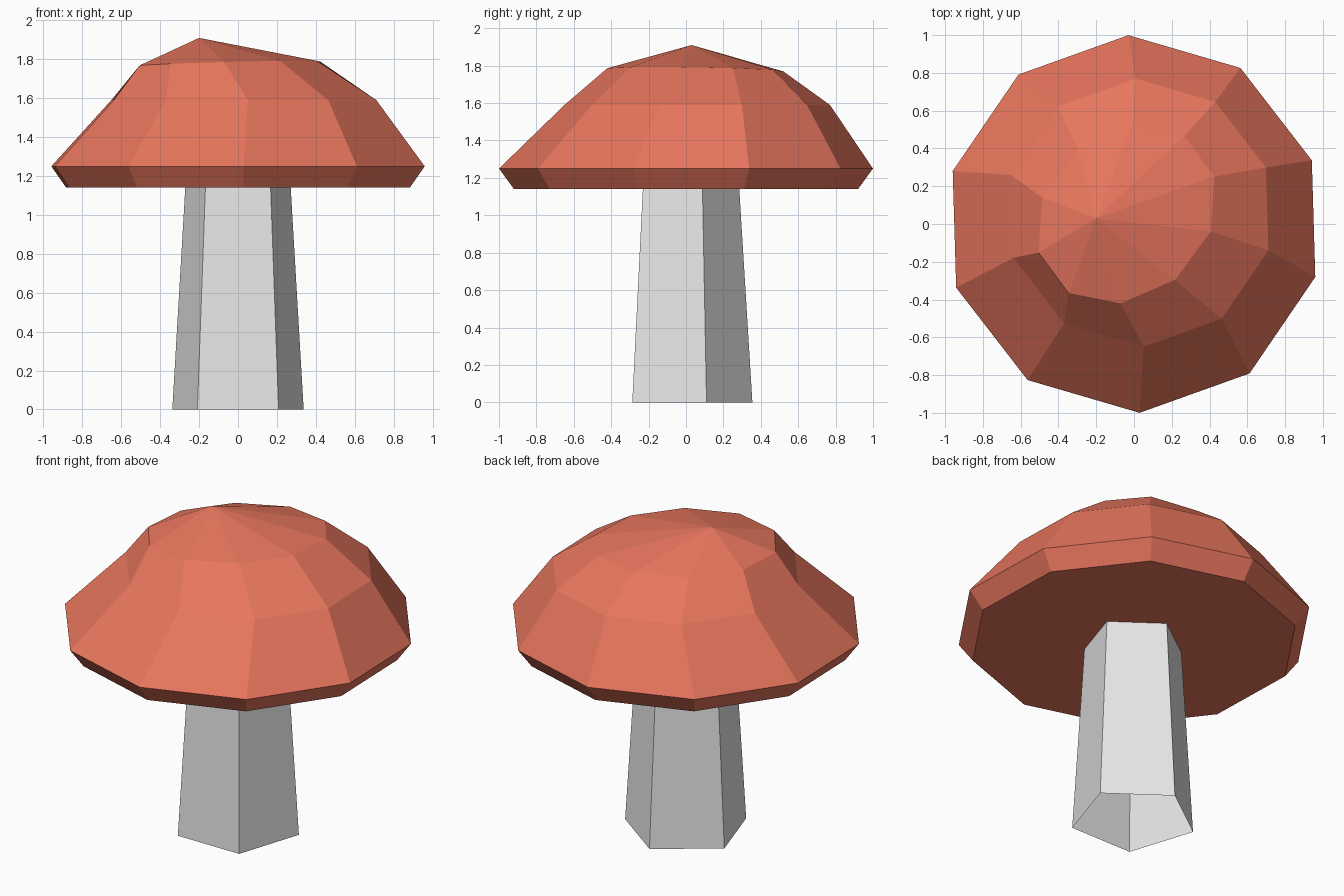
import bpy, bmesh
from math import cos, sin, radians, tau
from mathutils import Matrix, Vector

cube = bpy.data.objects.get("Cube")
if cube:
    bpy.data.objects.remove(cube, do_unlink=True)


def material(name, rgb):
    mat = bpy.data.materials.new(name)
    mat.use_nodes = True
    mat.diffuse_color = (*rgb, 1)
    mat.node_tree.nodes["Principled BSDF"].inputs["Base Color"].default_value = (*rgb, 1)
    return mat


def ring(bm, sides, start, centre, radii, axis=0, tilt=(0, 0)):
    """Ring of vertices on an ellipse turned to axis, on a slightly tilted plane."""
    turn = Matrix.Rotation(radians(axis), 2)
    verts = []
    for i in range(sides):
        a = radians(start - axis) + tau * i / sides
        p = turn @ Vector((radii[0] * cos(a), radii[1] * sin(a)))
        z = centre[2] + tilt[0] * p.x + tilt[1] * p.y
        verts.append(bm.verts.new((centre[0] + p.x, centre[1] + p.y, z)))
    return verts


def bridge(bm, low, high):
    n = len(low)
    for i in range(n):
        j = (i + 1) % n
        bm.faces.new((low[i], low[j], high[j], high[i]))


def finish(bm, name, mat):
    mesh = bpy.data.meshes.new(name)
    bm.to_mesh(mesh)
    bm.free()
    mesh.materials.append(mat)
    obj = bpy.data.objects.new(name, mesh)
    bpy.context.collection.objects.link(obj)
    return obj


cap_red = material("cap red", (0.8, 0.18, 0.11))
stem_white = material("stem white", (0.8, 0.8, 0.8))

# Stem: tapered five-sided tube, open at the ends
bm = bmesh.new()
foot = ring(bm, 5, 90, (0, 0, 0), (0.355, 0.355))
neck = ring(bm, 5, 90, (0, 0, 1.14), (0.285, 0.285))
bridge(bm, foot, neck)
finish(bm, "stem", stem_white)

# Cap: ten-sided rings leaning towards an off-centre peak
SIDES, START = 10, 19.7
bm = bmesh.new()
rings = [
    ring(bm, SIDES, START, (0, 0, 1.14), (0.92, 0.92)),
    ring(bm, SIDES, START, (0, 0, 1.25), (1.0, 1.0)),
    ring(bm, SIDES, START, (0.03, 0.06, 1.59), (0.71, 0.71)),
    ring(bm, SIDES, START, (-0.04, 0.05, 1.778), (0.52, 0.43), 43, (0.028, -0.02)),
]
for low, high in zip(rings, rings[1:]):
    bridge(bm, low, high)
bm.faces.new(reversed(rings[0]))
peak = bm.verts.new((-0.2, 0.03, 1.91))
for i in range(SIDES):
    bm.faces.new((rings[-1][i], rings[-1][(i + 1) % SIDES], peak))
finish(bm, "cap", cap_red)
